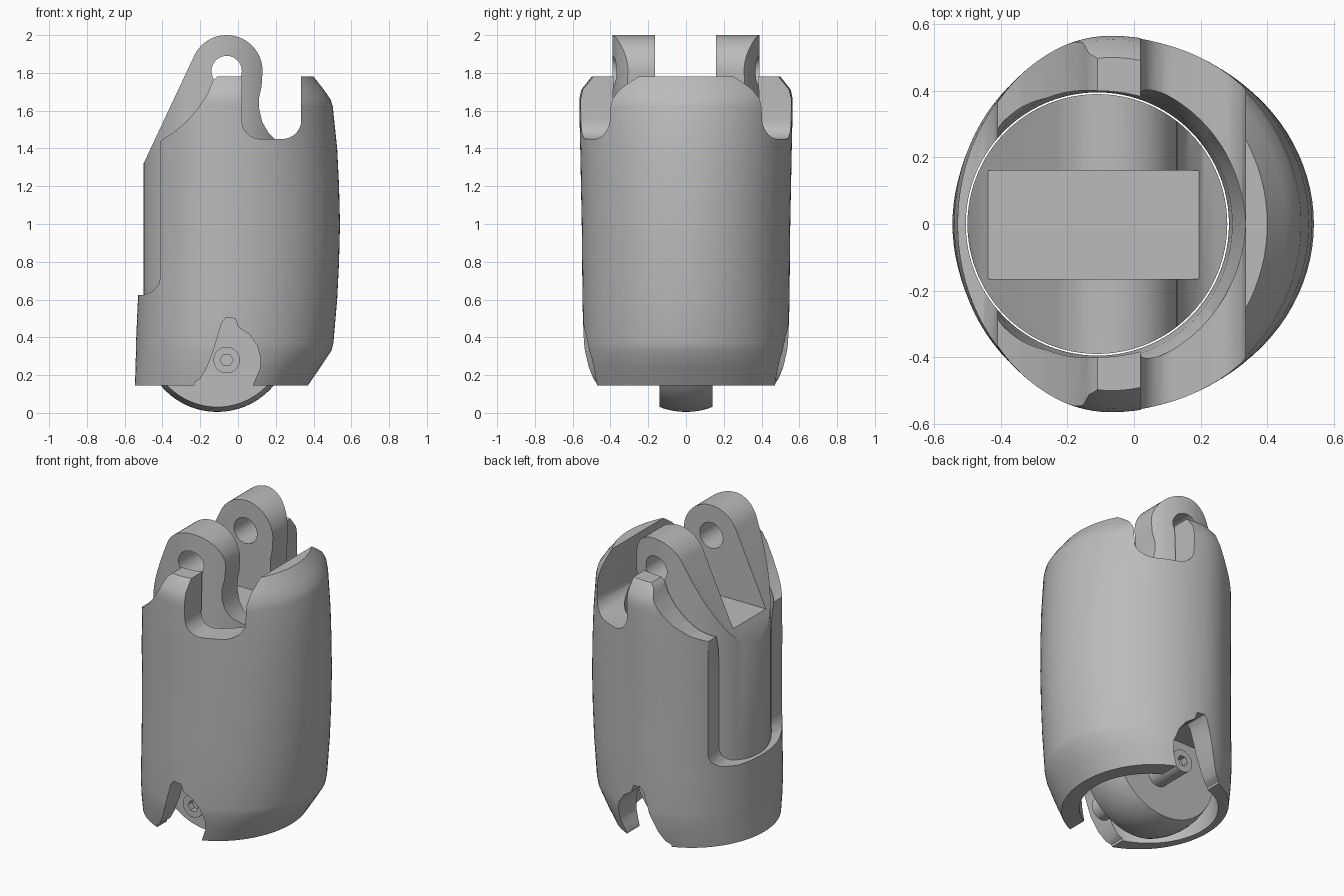
import bpy, bmesh, math
from math import cos, sin, pi, radians

if "Cube" in bpy.data.objects:
    bpy.data.objects.remove(bpy.data.objects["Cube"])

grey = bpy.data.materials.new("plain_grey")
grey.use_nodes = True
tone = (0.5, 0.5, 0.5, 1)
grey.diffuse_color = tone
grey.node_tree.nodes["Principled BSDF"].inputs["Base Color"].default_value = tone


def finish(name, bm):
    bmesh.ops.recalc_face_normals(bm, faces=bm.faces)
    mesh = bpy.data.meshes.new(name)
    bm.to_mesh(mesh)
    bm.free()
    ob = bpy.data.objects.new(name, mesh)
    bpy.context.collection.objects.link(ob)
    mesh.materials.append(grey)
    return ob


def loft(name, rings, closed=False):
    """Skin equal rings of points; cap the ends unless the loop closes on itself."""
    bm = bmesh.new()
    rows = [[bm.verts.new(p) for p in ring] for ring in rings]
    n = len(rows[0])
    pairs = list(zip(rows, rows[1:])) + ([(rows[-1], rows[0])] if closed else [])
    for a, b in pairs:
        for i in range(n):
            j = (i + 1) % n
            bm.faces.new((a[i], a[j], b[j], b[i]))
    if not closed:
        bm.faces.new(rows[0])
        bm.faces.new(rows[-1])
    return finish(name, bm)


def oval(z, left, right, half, mid, n=96):
    """Horizontal ring whose left and right halves have their own radius."""
    pts = []
    for i in range(n):
        a = 2 * pi * i / n
        rx = right - mid if cos(a) > 0 else mid - left
        pts.append((mid + rx * cos(a), half * sin(a), z))
    return pts


def prism(name, outline, y0=-1, y1=1):
    return loft(name, [[(x, y, z) for x, z in outline] for y in (y0, y1)])


def arc(cx, cz, r, start, end, n=16):
    return [(cx + r * cos(radians(start + (end - start) * i / n)),
             cz + r * sin(radians(start + (end - start) * i / n))) for i in range(n + 1)]


def disc(name, x, z, r, y0, y1, n=48):
    return prism(name, arc(x, z, r, 0, 360 - 360 / n, n - 1), y0, y1)


def boolean(ob, cutter, mode="DIFFERENCE"):
    mod = ob.modifiers.new("cut", "BOOLEAN")
    mod.object, mod.operation, mod.solver = cutter, mode, "EXACT"
    bpy.context.view_layer.objects.active = ob
    bpy.ops.object.modifier_apply(modifier=mod.name)
    bpy.data.objects.remove(cutter)


# Outer shell: bulged outside, straight bore flaring near the top
outside = [(.145, -.545, .37, .5), (.24, -.543, .435, .525), (.33, -.54, .495, .54),
           (.37, -.54, .505, .543), (.6, -.53, .525, .548), (.8, -.527, .535, .55),
           (1, -.525, .54, .552), (1.2, -.525, .535, .556), (1.4, -.52, .525, .56),
           (1.62, -.51, .502, .565), (1.66, -.5, .49, .565), (1.71, -.48, .455, .555),
           (1.78, -.45, .4, .5)]
inside = [(1.78, .335, .4), (1.55, .335, .41), (1.45, .33, .44), (1.37, .295, .41), (1.25, .285, .395),
          (.145, .285, .395)]
rings = [oval(z, l, r, h, -.07) for z, l, r, h in outside]
rings += [oval(z, -.505, r, h, -.11) for z, r, h in inside]
shell = loft("outer_shell", rings, closed=True)

# Rounded slot across the top of the shell
boolean(shell, prism("slot_cutter", [(.02, 2.1), (.02, 1.55)] + arc(.12, 1.55, .1, 190, 270, 8)
                     + arc(.235, 1.55, .1, 270, 355, 8) + [(.335, 2.1)]))

# Rear opening sweeping up to the side tabs
boolean(shell, prism("rear_cutter", [(-1, .625), (-.5, .625), (-.45, .645), (-.42, .68), (-.41, .72),
                                     (-.41, 1.44), (-.34, 1.485), (-.27, 1.545), (-.21, 1.615),
                                     (-.16, 1.69), (-.135, 1.755), (-.115, 1.775), (-.1, 1.79),
                                     (-.1, 2.1), (-1, 2.1)]))

# Side notches at the lower joint
boolean(shell, prism("notch_cutter", [(-.24, 0), (-.23, .16), (-.2, .18), (-.165, .24), (-.13, .33),
                                      (-.085, .48), (-.065, .505), (-.015, .5), (0, .455), (.06, .415),
                                      (.1, .36), (.12, .29), (.115, .23), (.08, .15), (.08, 0)]))

# Inner core: round column trimmed to the lug side profile
core = loft("inner_core", [oval(z, -.5, .28, .39, -.11) for z in (.56, 2.1)])
profile = ([(-.6, .5), (-.6, 1.12), (-.5, 1.32)] + arc(-.06, 1.81, .19, 153, 0, 24)
           + [(.125, 1.73), (.112, 1.67), (.112, 1.61), (.128, 1.54), (.16, 1.485), (.2, 1.445),
              (.3, 1.4), (.4, 1.38), (.4, .5)])
boolean(core, prism("lug_profile", profile), "INTERSECT")
boolean(core, prism("lug_gap", [(-.8, 1.45), (.5, 1.45), (.5, 2.2), (-.8, 2.2)], -.165, .16))
boolean(core, disc("lug_hole", -.06, 1.81, .08, -1, 1))

# Lower tongue: ball with flat sides
bm = bmesh.new()
bmesh.ops.create_uvsphere(bm, u_segments=64, v_segments=32, radius=.39)
bmesh.ops.translate(bm, verts=bm.verts, vec=(-.11, 0, .395))
tongue = finish("lower_tongue", bm)
boolean(tongue, prism("tongue_slab", [(-.6, -.1), (.5, -.1), (.5, .9), (-.6, .9)], -.14, .14), "INTERSECT")

# Cross pin with a hexagonal socket in each end
pin = disc("cross_pin", -.06, .28, .07, -.36, .36)
for y in (-.36, .36):
    boolean(pin, disc("socket", -.06, .28, .035, y - .04, y + .04, 6))

for ob in (shell, core, tongue, pin):
    bpy.ops.object.select_all(action="DESELECT")
    ob.select_set(True)
    bpy.context.view_layer.objects.active = ob
    bpy.ops.object.shade_smooth_by_angle(angle=radians(30))
